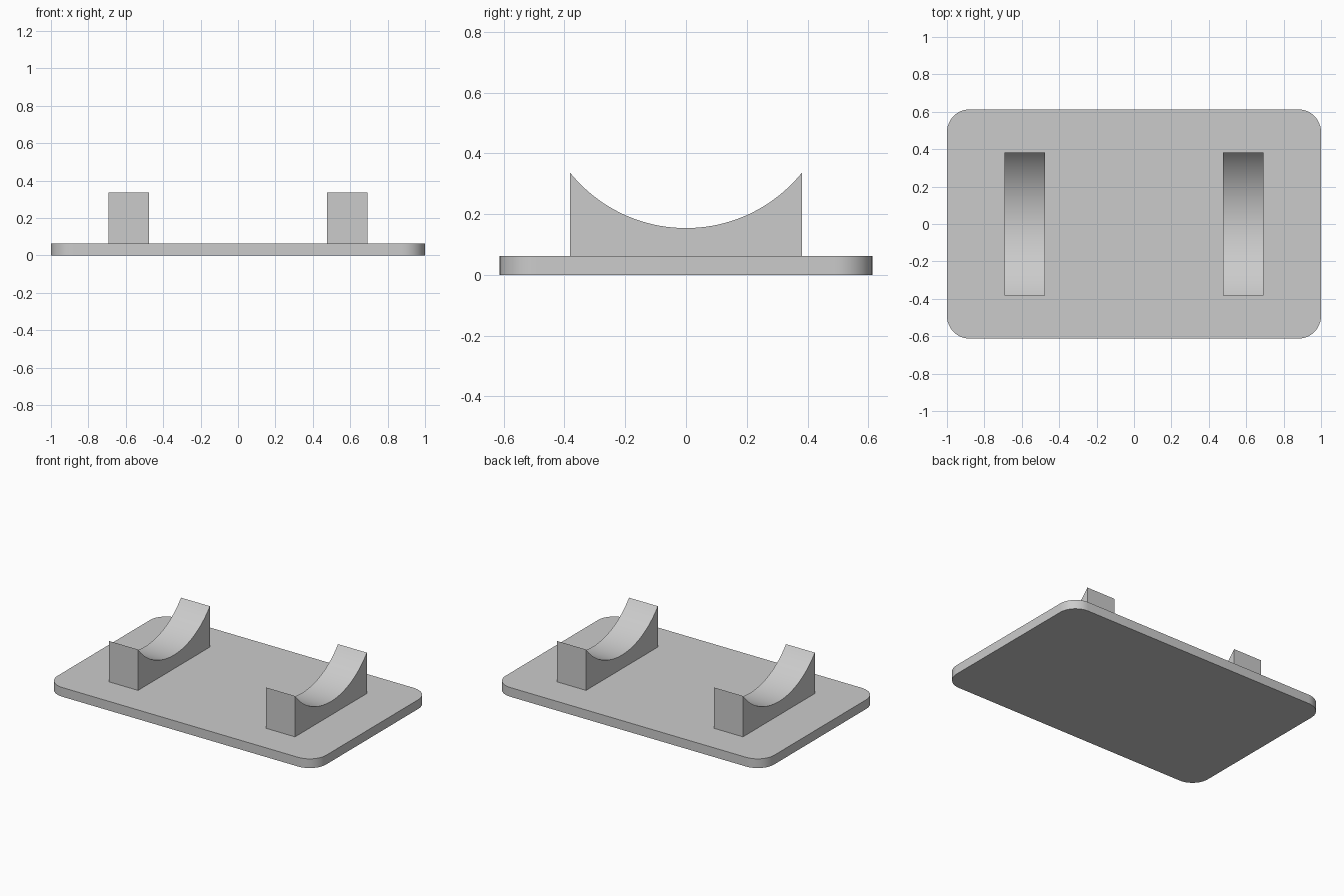
import bpy, bmesh, math

cube = bpy.data.objects.get("Cube")
if cube:
    bpy.data.objects.remove(cube, do_unlink=True)

# Single plain grey material
GREY = (0.6, 0.6, 0.6, 1.0)
grey = bpy.data.materials.new("plain grey")
grey.use_nodes = True
grey.diffuse_color = GREY
grey.node_tree.nodes["Principled BSDF"].inputs["Base Color"].default_value = GREY


def arc(cx, cy, radius, start, end, steps):
    """Points along a circular arc, angles in radians."""
    angles = [start + (end - start) * i / steps for i in range(steps + 1)]
    return [(cx + radius * math.cos(a), cy + radius * math.sin(a)) for a in angles]


def extrude_profile(name, points, offset):
    """Solid made by sweeping a closed 3D outline along an offset."""
    bm = bmesh.new()
    face = bm.faces.new([bm.verts.new(p) for p in points])
    swept = bmesh.ops.extrude_face_region(bm, geom=[face], use_keep_orig=True)
    moved = [g for g in swept["geom"] if isinstance(g, bmesh.types.BMVert)]
    bmesh.ops.translate(bm, verts=moved, vec=offset)
    bmesh.ops.recalc_face_normals(bm, faces=bm.faces)
    mesh = bpy.data.meshes.new(name)
    bm.to_mesh(mesh)
    bm.free()
    mesh.materials.append(grey)
    obj = bpy.data.objects.new(name, mesh)
    bpy.context.collection.objects.link(obj)
    bpy.ops.object.select_all(action="DESELECT")
    obj.select_set(True)
    bpy.context.view_layer.objects.active = obj
    bpy.ops.object.shade_smooth_by_angle(angle=math.radians(30))
    return obj


# Base plate with rounded corners
half_x, half_y, thickness, corner = 1.0, 0.613, 0.062, 0.122
outline = []
for i, (sx, sy) in enumerate([(1, 1), (-1, 1), (-1, -1), (1, -1)]):
    start = i * math.pi / 2
    outline += arc(sx * (half_x - corner), sy * (half_y - corner),
                   corner, start, start + math.pi / 2, 12)
extrude_profile("base_plate", [(x, y, 0) for x, y in outline], (0, 0, thickness))

# Pair of cradles with a concave circular top
half_len, low, high = 0.382, 0.154, 0.337
inner, width = 0.477, 0.215
rise = high - low
radius = (half_len ** 2 + rise ** 2) / (2 * rise)
sweep = math.asin(half_len / radius)
down = -math.pi / 2
profile = [(half_len, thickness), (-half_len, thickness)]
profile += arc(0, low + radius, radius, down - sweep, down + sweep, 40)
for name, x in (("left_cradle", inner), ("right_cradle", -inner - width)):
    extrude_profile(name, [(x, y, z) for y, z in profile], (width, 0, 0))
